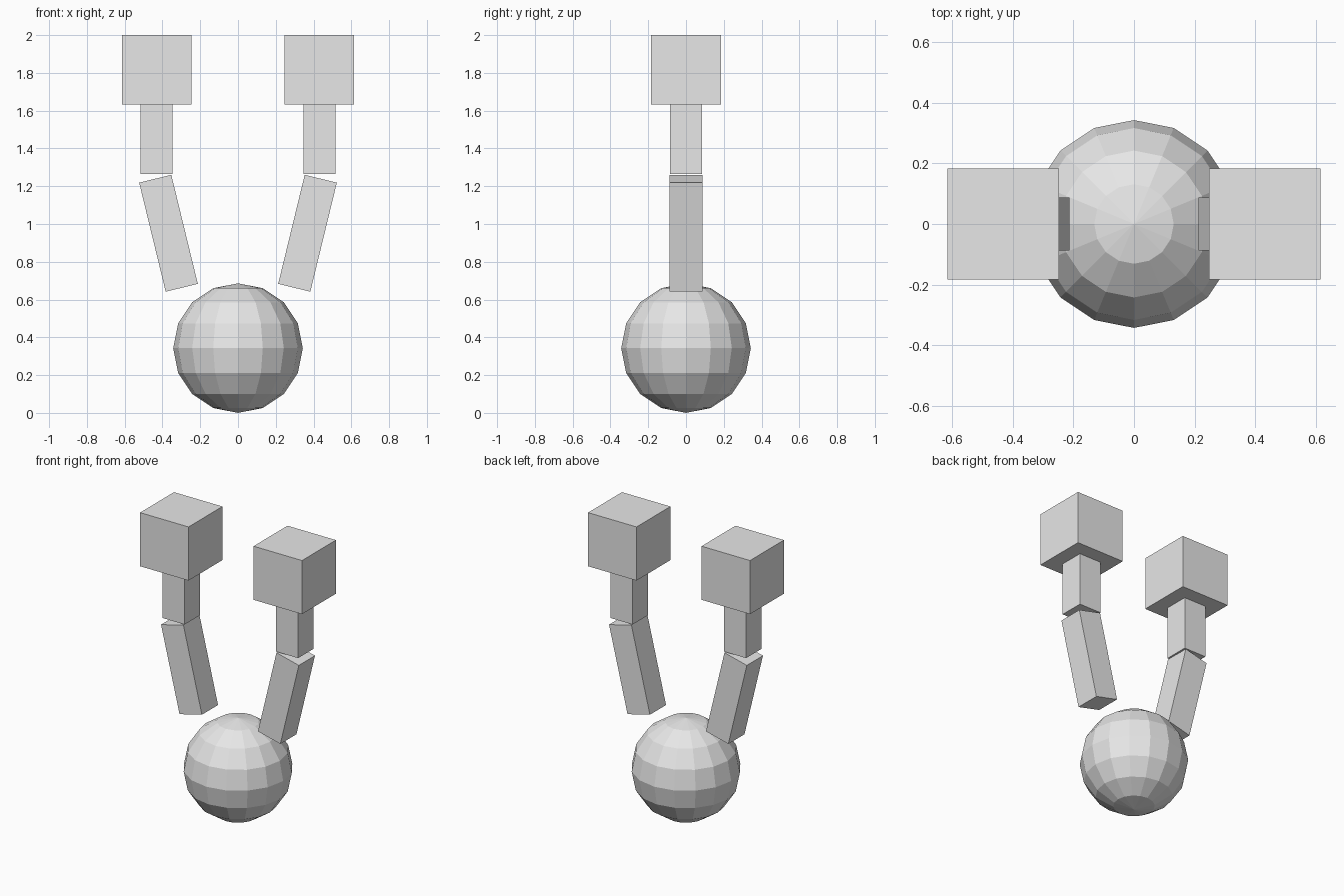
import bpy
import math

cube = bpy.data.objects.get("Cube")
if cube:
    bpy.data.objects.remove(cube, do_unlink=True)

# One plain grey for every part
GREY = (0.8, 0.8, 0.8, 1.0)
grey = bpy.data.materials.new("light grey")
grey.diffuse_color = GREY
grey.use_nodes = True
grey.node_tree.nodes["Principled BSDF"].inputs["Base Color"].default_value = GREY


def finish(name):
    obj = bpy.context.object
    obj.name = name
    obj.data.materials.append(grey)
    return obj


def box(name, centre, size, tilt=0.0):
    """Box of the given size, tilted about the y axis."""
    bpy.ops.mesh.primitive_cube_add(size=1, location=centre, rotation=(0, tilt, 0))
    obj = finish(name)
    obj.scale = size
    return obj


# Round body, faceted
bpy.ops.mesh.primitive_uv_sphere_add(segments=16, ring_count=8, radius=0.343,
                                     location=(0, 0, 0.343))
finish("body")

# Raised arms: leaning upper arm, upright forearm, block hand
for side, s in (("left", 1), ("right", -1)):
    box(side + "_upper_arm", (s * 0.368, 0, 0.951), (0.175, 0.175, 0.594),
        s * math.radians(13.67))
    box(side + "_forearm", (s * 0.431, 0, 1.449), (0.169, 0.169, 0.367))
    box(side + "_hand", (s * 0.431, 0, 1.816), (0.368, 0.368, 0.368))
